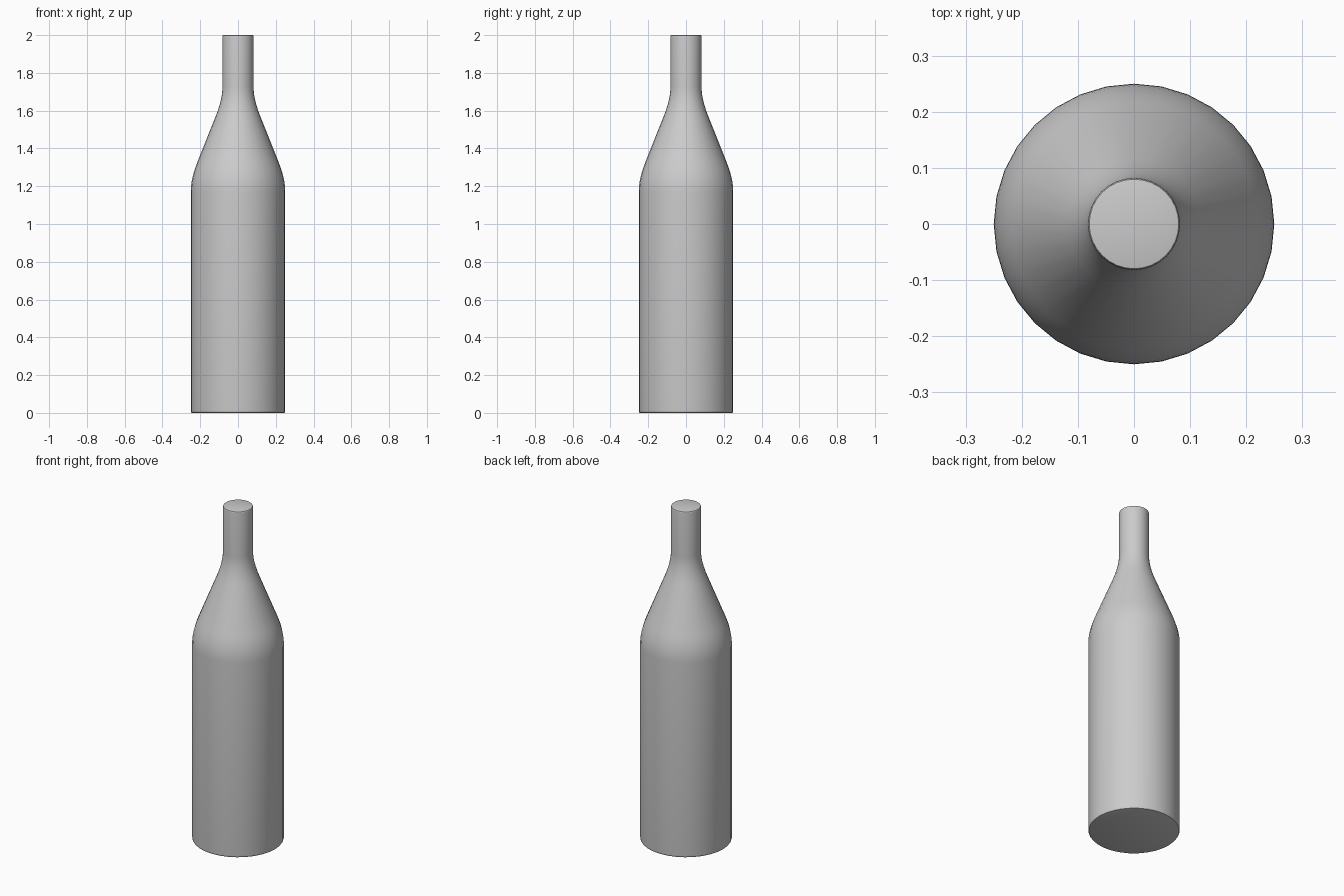
import bpy, bmesh, math

if "Cube" in bpy.data.objects:
    bpy.data.objects.remove(bpy.data.objects["Cube"])

SIDES = 32


def quad_curve(a, b, c, steps=6):
    """Points of a quadratic curve a-c, steered by b."""
    pts = []
    for i in range(steps + 1):
        t = i / steps
        pts.append(tuple((1 - t) ** 2 * p + 2 * t * (1 - t) * q + t * t * r
                         for p, q, r in zip(a, b, c)))
    return pts


# Profile (radius, height): base edge, body, shoulder, neck, rim
profile = quad_curve((0.243, 0.0), (0.25, 0.0), (0.25, 0.012), 3)
profile += quad_curve((0.25, 1.17), (0.25, 1.24), (0.218, 1.32))
profile += quad_curve((0.118, 1.57), (0.082, 1.66), (0.082, 1.73))
profile += quad_curve((0.082, 1.992), (0.082, 2.0), (0.077, 2.0), 3)

# Revolve the profile into rings and cap both ends
bm = bmesh.new()
rings = [[bm.verts.new((r * math.cos(2 * math.pi * i / SIDES),
                        r * math.sin(2 * math.pi * i / SIDES), z))
          for i in range(SIDES)] for r, z in profile]
for low, high in zip(rings, rings[1:]):
    for i in range(SIDES):
        j = (i + 1) % SIDES
        bm.faces.new((low[i], low[j], high[j], high[i]))
bm.faces.new(rings[0][::-1])
bm.faces.new(rings[-1])

mesh = bpy.data.meshes.new("bottle")
bm.to_mesh(mesh)
bm.free()
bottle = bpy.data.objects.new("bottle", mesh)
bpy.context.collection.objects.link(bottle)

# Smooth shading
bpy.context.view_layer.objects.active = bottle
bottle.select_set(True)
bpy.ops.object.shade_smooth_by_angle(angle=math.radians(40))
